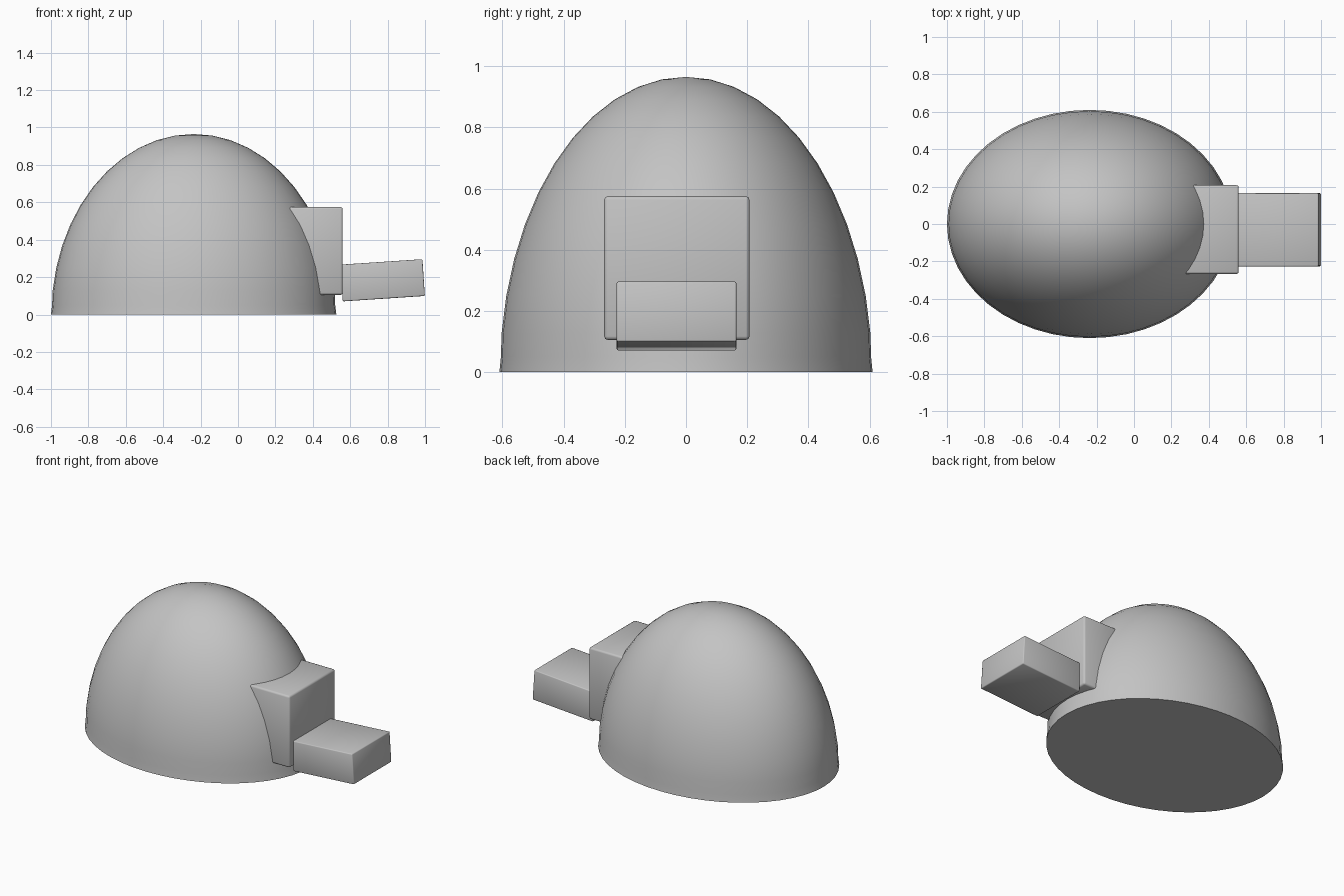
import bpy, bmesh, math

cube = bpy.data.objects.get("Cube")
if cube:
    bpy.data.objects.remove(cube, do_unlink=True)

GREY = (0.55, 0.55, 0.55, 1.0)
mat = bpy.data.materials.new("plain grey")
mat.use_nodes = True
mat.diffuse_color = GREY
mat.node_tree.nodes["Principled BSDF"].inputs["Base Color"].default_value = GREY


def finish(bm, name, angle=30):
    bmesh.ops.recalc_face_normals(bm, faces=bm.faces)
    mesh = bpy.data.meshes.new(name)
    bm.to_mesh(mesh)
    bm.free()
    mesh.materials.append(mat)
    ob = bpy.data.objects.new(name, mesh)
    bpy.context.collection.objects.link(ob)
    bpy.ops.object.select_all(action='DESELECT')
    ob.select_set(True)
    bpy.context.view_layer.objects.active = ob
    bpy.ops.object.shade_smooth_by_angle(angle=math.radians(angle))
    return ob


def rounded_box(name, size, centre, bevel, tilt=0):
    bm = bmesh.new()
    bmesh.ops.create_cube(bm, size=1)
    bmesh.ops.scale(bm, vec=size, verts=bm.verts)
    bmesh.ops.bevel(bm, geom=bm.edges[:], offset=bevel, segments=2,
                    profile=0.5, affect='EDGES')
    ob = finish(bm, name, 50)
    ob.location = centre
    ob.rotation_euler.y = math.radians(tilt)
    return ob


# Half-ellipsoid dome with a slightly flared foot and a flat underside
RX, RY, RZ = 0.763, 0.61, 0.965
SEGMENTS, RINGS = 48, 12
profile = [(1.0, 0.0), (0.992, 0.05)]
for i in range(1, RINGS):
    a = math.pi / 2 * i / RINGS
    profile.append((0.997 * math.cos(a), RZ * math.sin(a)))

bm = bmesh.new()
rings = []
for r, z in profile:
    rings.append([bm.verts.new((RX * r * math.cos(t), RY * r * math.sin(t), z))
                  for t in (2 * math.pi * k / SEGMENTS for k in range(SEGMENTS))])
top = bm.verts.new((0, 0, RZ))
for k in range(SEGMENTS):
    n = (k + 1) % SEGMENTS
    for low, high in zip(rings, rings[1:]):
        bm.faces.new((low[k], low[n], high[n], high[k]))
    bm.faces.new((rings[-1][k], rings[-1][n], top))
bm.faces.new(rings[0][::-1])
dome = finish(bm, "dome")
dome.location.x = -0.237

# Upright block set into the side of the dome
rounded_box("side_block", (0.36, 0.475, 0.47), (0.38, -0.03, 0.34), 0.012)

# Slightly raised arm projecting from the block
rounded_box("projecting_arm", (0.44, 0.392, 0.197), (0.773, -0.031, 0.183), 0.006, -3.8)
